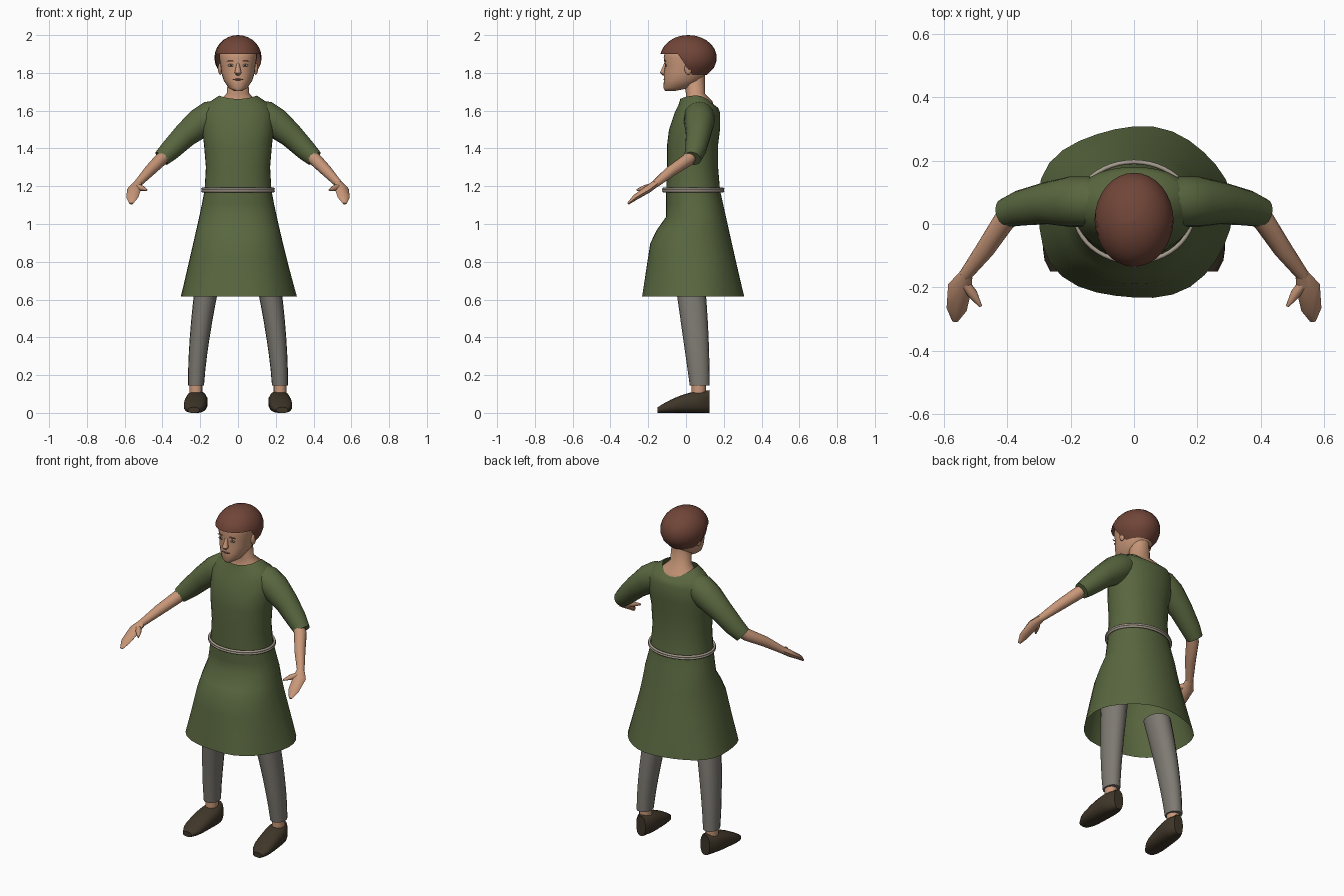
import bpy
from math import sin, cos, pi, sqrt, radians
from mathutils import Vector

cube = bpy.data.objects.get("Cube")
if cube:
    bpy.data.objects.remove(cube)


def material(name, *rgb):
    mat = bpy.data.materials.new(name)
    mat.use_nodes = True
    mat.diffuse_color = (*rgb, 1)
    shader = mat.node_tree.nodes["Principled BSDF"]
    shader.inputs["Base Color"].default_value = (*rgb, 1)
    return mat


GREEN = material("green cloth", .1, .135, .05)
SKIN = material("skin", .58, .31, .19)
HAIR = material("red brown hair", .165, .06, .04)
GREY = material("grey wool", .21, .195, .17)
LEATHER = material("dark leather", .05, .037, .022)
ROPE = material("pale rope", .38, .33, .27)
LIP = material("lip and brow", .25, .11, .07)
EYE = material("eye", .3, .25, .22)
PUPIL = material("pupil", .03, .025, .02)

X, Y, Z = Vector((1, 0, 0)), Vector((0, 1, 0)), Vector((0, 0, 1))
HEM, WAIST, COLLAR = .615, 1.18, 1.68


def steps(count):
    """Even steps from zero to one."""
    return [i / (count - 1) for i in range(count)]


def angles(count):
    return [2 * pi * i / count for i in range(count)]


def finish(obj, mat):
    obj.data.materials.append(mat)
    bpy.ops.object.select_all(action="DESELECT")
    obj.select_set(True)
    bpy.context.view_layer.objects.active = obj
    bpy.ops.object.shade_smooth_by_angle(angle=radians(50))


def ring(center, u, v, sides, power=2.2):
    """Superellipse loop around the center, spanned by the half axes u and v."""
    loop = []
    for a in angles(sides):
        scale = (abs(cos(a)) ** power + abs(sin(a)) ** power) ** (-1 / power)
        loop.append(Vector(center) + (u * cos(a) + v * sin(a)) * scale)
    return loop


def loft(name, rings, mat, start_cap=True, end_cap=True):
    """Skin a row of equal loops into one mesh."""
    sides = len(rings[0])
    verts = [point for loop in rings for point in loop]
    faces = []
    for low in range(0, len(verts) - sides, sides):
        for i in range(sides):
            k = (i + 1) % sides
            faces.append((low + i, low + k, low + sides + k, low + sides + i))
    if start_cap:
        faces.append(tuple(reversed(range(sides))))
    if end_cap:
        faces.append(tuple(range(len(verts) - sides, len(verts))))
    mesh = bpy.data.meshes.new(name)
    mesh.from_pydata(verts, [], faces)
    obj = bpy.data.objects.new(name, mesh)
    bpy.context.collection.objects.link(obj)
    finish(obj, mat)


def section(z, half_width, front, back, x=0, sides=24):
    """Level loop given by its half width and its front and back y."""
    center = (x, (front + back) / 2, z)
    return ring(center, X * half_width, Y * (back - front) / 2, sides)


def tube(name, rows, mat, side, sides=12):
    """Limb along a path of x, y, z, half width and, if flat, half thickness."""
    points = [Vector((side * row[0], row[1], row[2])) for row in rows]
    rings = []
    for i, (point, row) in enumerate(zip(points, rows)):
        along = points[min(i + 1, len(points) - 1)] - points[max(i - 1, 0)]
        along.normalize()
        across = along.cross(Z).normalized()
        rings.append(ring(point, across * row[3], along.cross(across) * row[-1], sides, 2))
    loft(name, rings, mat)


def blob(name, location, size, mat):
    bpy.ops.mesh.primitive_uv_sphere_add(segments=16, ring_count=8, location=location)
    obj = bpy.context.object
    obj.name = name
    obj.scale = size
    finish(obj, mat)


# Tunic: flared skirt, fitted bodice, scooped neckline
rings = []
for step in steps(9):
    flare = 1 - step
    knee = .08 * min(1, max(0, 5 * flare - 1.25)) + .09 * max(0, flare - .45)
    loop = section(HEM + (WAIST - HEM) * step, .177 + .13 * flare ** 1.1,
                   -.105 - knee, .18 + .125 * flare, sides=32)
    for point, a in zip(loop, angles(32)):
        point.xy *= 1 + .02 * flare ** 3 * sin(5 * a + 1)
    rings.append(loop)
bodice = [(1.3, .17, -.1, .17), (1.42, .18, -.1, .17), (1.5, .19, -.09, .18),
          (1.59, .19, -.06, .18), (1.64, .16, -.04, .17), (COLLAR, .1, -.03, .14)]
for row in bodice:
    loop = section(*row, sides=32)
    scoop = max(0, 1 - (COLLAR - row[0]) / .09)
    for point, a in zip(loop, angles(32)):
        point.z -= scoop * sin(a) ** 2 * (.045 if sin(a) > 0 else .018)
    rings.append(loop)
loft("tunic", rings, GREEN, start_cap=False, end_cap=False)

# Rope belt of two strands
for strand, height in (("lower", WAIST - .006), ("upper", WAIST + .006)):
    curve = bpy.data.curves.new("belt", "CURVE")
    curve.dimensions = "3D"
    curve.bevel_depth = .007
    curve.bevel_resolution = 2
    spline = curve.splines.new("POLY")
    spline.points.add(47)
    spline.use_cyclic_u = True
    for point, a in zip(spline.points, angles(48)):
        point.co = (.188 * cos(a), .038 + .158 * sin(a), height, 1)
    curve.materials.append(ROPE)
    belt = bpy.data.objects.new(strand + "_belt_strand", curve)
    bpy.context.collection.objects.link(belt)

# Neck with upper shoulders
neck = [(1.54, .14, -.03, .15), (1.61, .12, -.02, .15), (1.65, .1, 0, .14),
        (1.69, .06, 0, .1), (1.8, .05, -.02, .1)]
loft("neck", [section(*row) for row in neck], SKIN)

# Head, nose and mouth
head = [(1.704, .02, -.11, -.06), (1.72, .05, -.12, .02), (1.76, .076, -.117, .08),
        (1.8, .088, -.117, .11), (1.84, .093, -.112, .12), (1.88, .1, -.118, .13),
        (1.92, .1, -.11, .13), (1.97, .05, -.05, .07)]
loft("head", [section(*row) for row in head], SKIN)
nose = [(1.787, .008, -.124, -.1), (1.8, .018, -.139, -.1), (1.855, .006, -.114, -.1)]
loft("nose", [section(*row, sides=10) for row in nose], SKIN)
blob("lips", (0, -.114, 1.765), (.027, .006, .005), LIP)

# Hair cap, with its rim rising over the face and dropping behind the ears
rings = []
for step in steps(10):
    loop = []
    for a in angles(32):
        back = min(1, max(0, (sin(a) + .35) / .45))
        rim = 1.9 - .11 * back
        z = rim + (2 - rim) * sin(step * pi / 2)
        spread = sqrt(max(0, 1 - ((z - 1.88) / .12) ** 2))
        loop.append(Vector((.125 * spread * cos(a), .013 + .15 * spread * sin(a), z)))
    rings.append(loop)
loft("hair", rings, HAIR, start_cap=False)

for prefix, side in (("left_", 1), ("right_", -1)):
    # Eye, brow and ear
    eye_x = side * .038
    blob(prefix + "eye", (eye_x, -.107, 1.84), (.017, .004, .007), EYE)
    blob(prefix + "pupil", (eye_x, -.11, 1.84), (.006, .002, .006), PUPIL)
    blob(prefix + "brow", (eye_x, -.11, 1.862), (.024, .005, .003), LIP)
    blob(prefix + "ear", (side * .094, .012, 1.822), (.012, .02, .032), SKIN)

    # Sleeve, forearm and mitten-shaped hand with thumb
    tube(prefix + "sleeve", [(.08, .07, 1.6, .06), (.14, .07, 1.575, .08), (.2, .07, 1.535, .08),
                             (.28, .065, 1.47, .066), (.36, .05, 1.39, .056),
                             (.405, .035, 1.347, .046)], GREEN, side, sides=16)
    tube(prefix + "forearm", [(.36, .05, 1.39, .03), (.41, .01, 1.34, .035),
                              (.47, -.08, 1.28, .03), (.535, -.165, 1.21, .02)], SKIN, side)
    tube(prefix + "hand", [(.53, -.16, 1.215, .022, .02), (.55, -.2, 1.185, .038, .02),
                           (.56, -.27, 1.14, .032, .015), (.565, -.306, 1.108, .01, .006)],
         SKIN, side, sides=8)
    tube(prefix + "thumb", [(.54, -.18, 1.2, .016), (.51, -.22, 1.19, .016),
                            (.484, -.26, 1.18, .005)], SKIN, side, sides=8)

    # Trouser leg leaning inward as it rises, and bare ankle
    rings = []
    for rise in steps(8):
        rings.append(section(.145 + .6 * rise, .042 + .025 * rise, .02 - .085 * rise,
                             .125 - .03 * rise ** 2, side * (.222 - .07 * rise ** 1.5), sides=16))
    loft(prefix + "trouser_leg", rings, GREY)
    ankle = [section(z, .034, .03, .105, side * .222, sides=12) for z in (.08, .2)]
    loft(prefix + "ankle", ankle, SKIN)

    # Shoe sloping from heel to toe, splayed slightly outward
    rings = []
    for step in steps(9):
        height = .12 * (1 - .75 * step ** 2)
        width = .06 * (1 - .5 * abs(2 * step - 1) ** 4)
        center = (side * (.214 + .02 * step), .125 - .275 * step, height / 2)
        rings.append(ring(center, X * width, Z * height / 2, 16, 2.7))
    loft(prefix + "shoe", rings, LEATHER)
